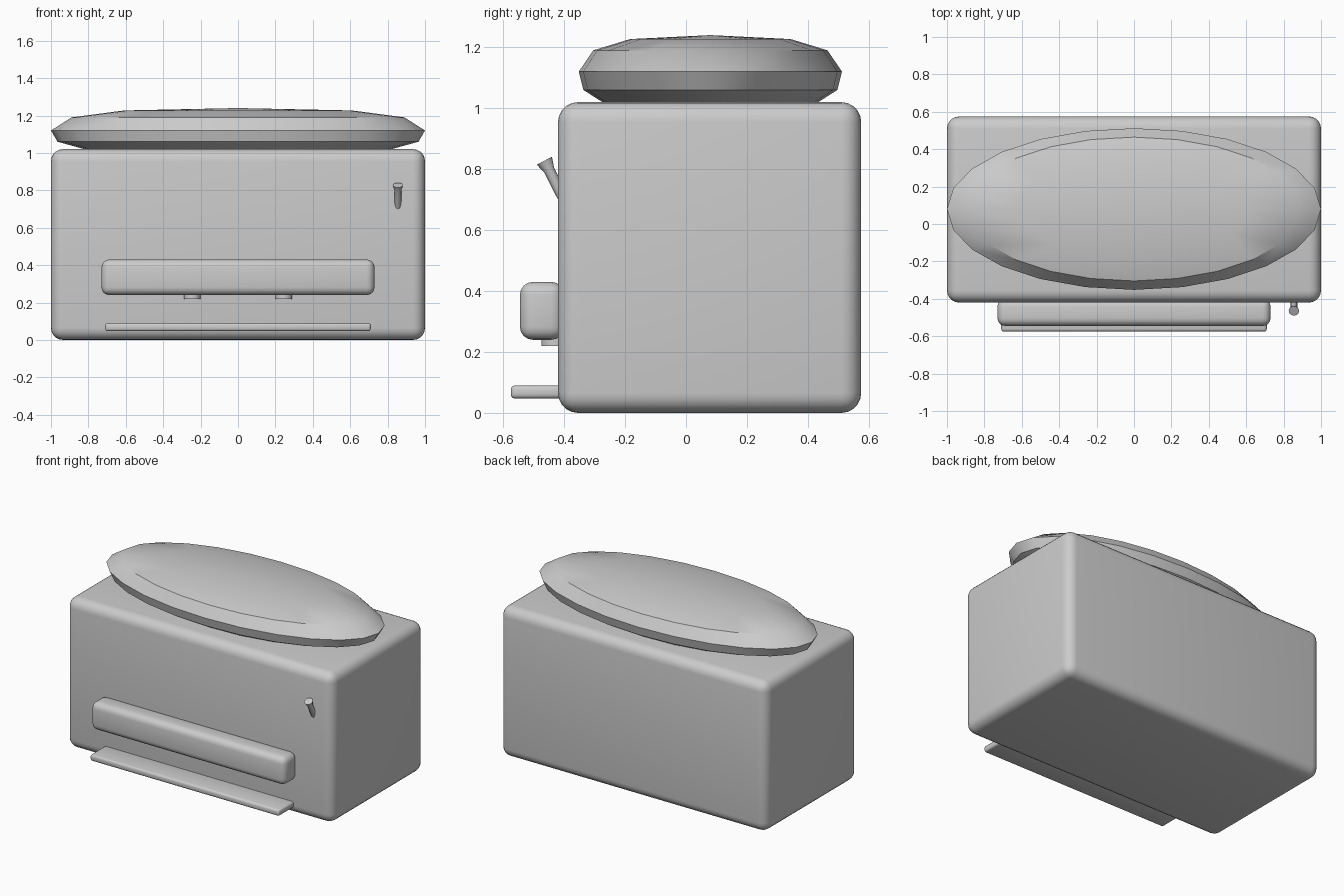
import bpy
from math import cos, sin, tau
from mathutils import Vector

cube = bpy.data.objects.get("Cube")
if cube:
    bpy.data.objects.remove(cube, do_unlink=True)

grey = bpy.data.materials.new("light grey")
grey.use_nodes = True
COLOUR = (0.6, 0.6, 0.6, 1)
grey.diffuse_color = COLOUR
grey.node_tree.nodes["Principled BSDF"].inputs["Base Color"].default_value = COLOUR


def finish(obj):
    obj.data.materials.append(grey)
    bpy.ops.object.select_all(action='DESELECT')
    obj.select_set(True)
    bpy.context.view_layer.objects.active = obj
    bpy.ops.object.shade_smooth_by_angle(angle=0.52)
    return obj


def rounded_box(name, low, high, radius, segments=4):
    low, high = Vector(low), Vector(high)
    bpy.ops.mesh.primitive_cube_add(size=1, location=(low + high) / 2)
    obj = bpy.context.object
    obj.name = name
    obj.scale = high - low
    bpy.ops.object.transform_apply(location=False, rotation=False, scale=True)
    bevel = obj.modifiers.new("rounded edges", 'BEVEL')
    bevel.width, bevel.segments = radius, segments
    bpy.ops.object.modifier_apply(modifier=bevel.name)
    return finish(obj)


def lathe(name, profile, sides, location, squash=1.0, tilt=0.0):
    """Spin (radius, height) pairs around z; a zero radius makes a pole."""
    verts, faces, rings = [], [], []
    for r, z in profile:
        count = sides if r else 1
        rings.append([len(verts) + i % count for i in range(sides)])
        verts += [(r * cos(tau * i / sides), r * squash * sin(tau * i / sides), z)
                  for i in range(count)]
    for a, b in zip(rings, rings[1:]):
        for i in range(sides):
            j = (i + 1) % sides
            faces.append(list(dict.fromkeys((a[i], a[j], b[j], b[i]))))
    mesh = bpy.data.meshes.new(name)
    mesh.from_pydata(verts, [], faces)
    obj = bpy.data.objects.new(name, mesh)
    bpy.context.collection.objects.link(obj)
    obj.location = location
    obj.rotation_euler.x = tilt
    return finish(obj)


# Main housing
rounded_box("body", (-1, -0.42, 0), (1, 0.575, 1.02), 0.065, 5)

# Oval domed lid
lathe("oval_lid",
      [(0, 0.99), (0.7, 1.0), (0.82, 1.02), (0.965, 1.06), (1.0, 1.12),
       (0.89, 1.19), (0.61, 1.227), (0, 1.24)],
      24, (0, 0.08, 0), squash=0.432)

# Dispensing head with two spouts, and the drip tray below
rounded_box("dispensing_head", (-0.73, -0.545, 0.24), (0.73, -0.40, 0.43), 0.042)
rounded_box("drip_tray", (-0.71, -0.575, 0.047), (0.71, -0.40, 0.09), 0.014, 3)
for side, x in (("left", 0.245), ("right", -0.245)):
    lathe(side + "_spout", [(0, 0), (0.045, 0), (0.045, 0.06), (0, 0.06)],
          16, (x, -0.43, 0.22))

# Flared lever leaning out of the front
lathe("lever", [(0, -0.14), (0.018, -0.14), (0.018, 0.115), (0.028, 0.15), (0, 0.15)],
      12, (0.855, -0.397, 0.694), tilt=0.47)
